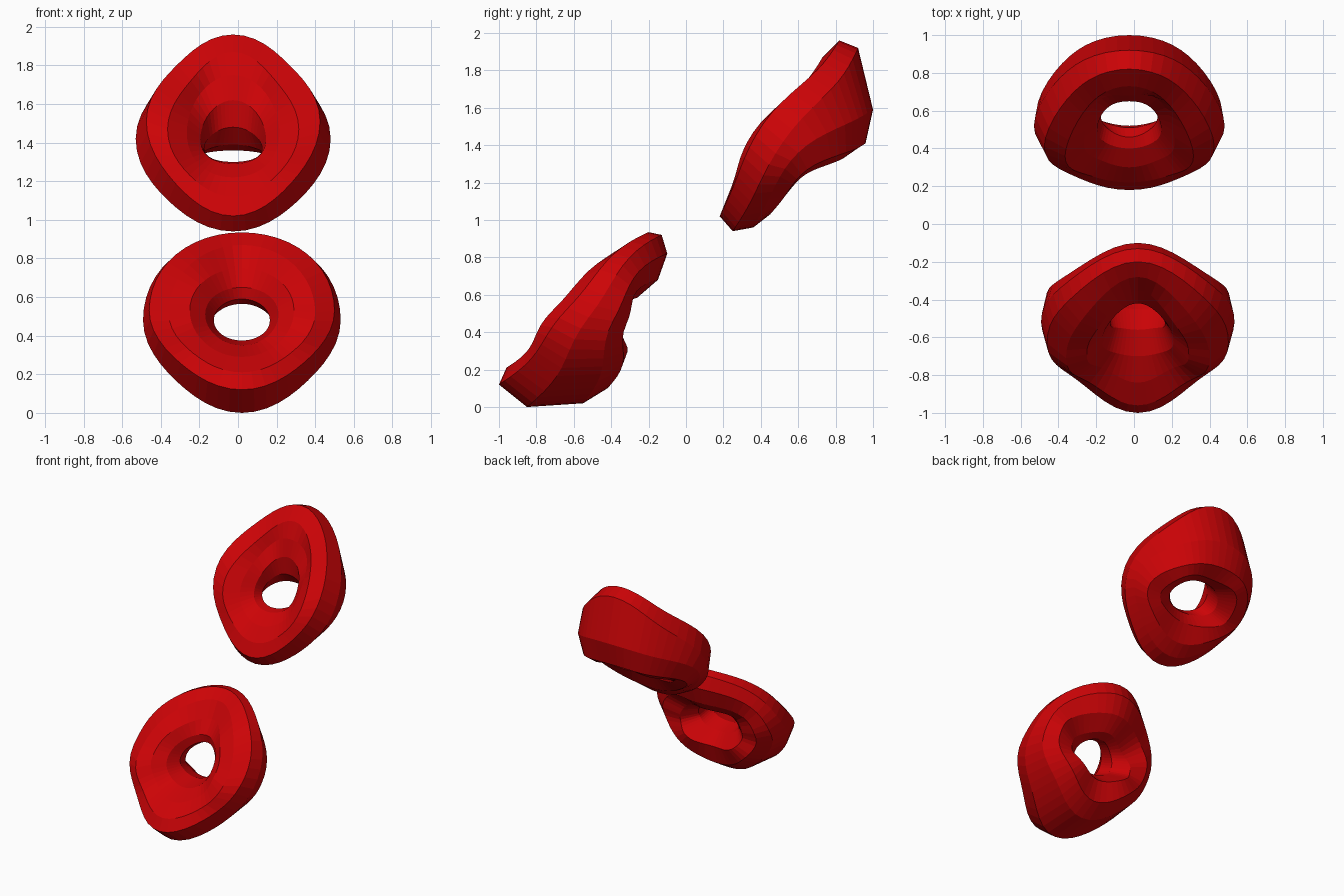
import bpy, bmesh, math

if "Cube" in bpy.data.objects:
    bpy.data.objects.remove(bpy.data.objects["Cube"])

SEGMENTS = 48

red = bpy.data.materials.new("red")
red.diffuse_color = (0.6, 0.001, 0.002, 1)
red.use_nodes = True
red.node_tree.nodes["Principled BSDF"].inputs["Base Color"].default_value = red.diffuse_color


def ring(name, top, side, bottom, x_mid, pull, bump):
    """Sweep a cross-section around a ring, blending top, side and bottom sections.
    pull narrows the outer outline at the (upper, lower) diagonals,
    bump shifts those diagonals along y."""
    bm = bmesh.new()
    loops = []
    for i in range(SEGMENTS):
        a = 2 * math.pi * i / SEGMENTS
        half = 0 if math.sin(a) > 0 else 1
        loop = []
        for j, (x, y, z) in enumerate(side):
            c, s = math.cos(a), math.sin(a)
            bow = 4 * s * s * (1 - s * s)
            if j in (0, 1, 7, 8, 9):
                r = 1 - pull[half] * bow
                c, s = c * r, s * r
            # smooth weights through the three sections
            wt, wb, ws = (s * s + s) / 2, (s * s - s) / 2, 1 - s * s
            shift = bump[half] * bow * (.2 if j in (3, 4, 5) else 1)
            loop.append(bm.verts.new((
                x_mid + x * c,
                y * ws + top[j][0] * wt + bottom[j][0] * wb + shift,
                z * ws + top[j][1] * wt + bottom[j][1] * wb)))
        loops.append(loop)
    n = len(side)
    for i in range(SEGMENTS):
        p, q = loops[i], loops[(i + 1) % SEGMENTS]
        for j in range(n):
            bm.faces.new((p[j], q[j], q[(j + 1) % n], p[(j + 1) % n]))
    bmesh.ops.recalc_face_normals(bm, faces=bm.faces)
    me = bpy.data.meshes.new(name)
    bm.to_mesh(me)
    bm.free()
    me.materials.append(red)
    ob = bpy.data.objects.new(name, me)
    bpy.context.collection.objects.link(ob)
    return ob


# Sections run: front rim, front face, hole, back face, outer rim
# Front, lower ring
ring("lower_ring",
     top=[(-.2, .935), (-.28, .87), (-.35, .75), (-.42, .65), (-.41, .59),
          (-.34, .565), (-.26, .585), (-.15, .68), (-.1, .82), (-.13, .92)],
     side=[(.48, -.63, .53), (.38, -.71, .52), (.27, -.69, .53), (.19, -.62, .51),
           (.145, -.53, .48), (.17, -.43, .44), (.27, -.34, .42), (.4, -.32, .44),
           (.485, -.39, .46), (.512, -.52, .48)],
     bottom=[(-1, .12), (-.96, .21), (-.84, .29), (-.7, .35), (-.56, .375),
             (-.45, .34), (-.37, .25), (-.42, .1), (-.55, .02), (-.85, 0)],
     x_mid=.02, pull=(-.01, .06), bump=(-.055, .055))

# Back, upper ring
ring("upper_ring",
     top=[(.82, 1.96), (.73, 1.87), (.68, 1.75), (.65, 1.62), (.66, 1.48),
          (.74, 1.39), (.85, 1.36), (.96, 1.41), (1, 1.59), (.92, 1.92)],
     side=[(.45, .41, 1.51), (.34, .36, 1.47), (.24, .43, 1.45), (.17, .5, 1.42),
           (.15, .57, 1.37), (.2, .62, 1.3), (.31, .65, 1.25), (.42, .65, 1.27),
           (.49, .6, 1.36), (.505, .52, 1.42)],
     bottom=[(.18, 1.02), (.22, 1.12), (.3, 1.22), (.4, 1.29), (.46, 1.3),
             (.51, 1.25), (.52, 1.16), (.45, 1.03), (.36, .96), (.25, .94)],
     x_mid=-.025, pull=(.09, .06), bump=(.05, .02))
